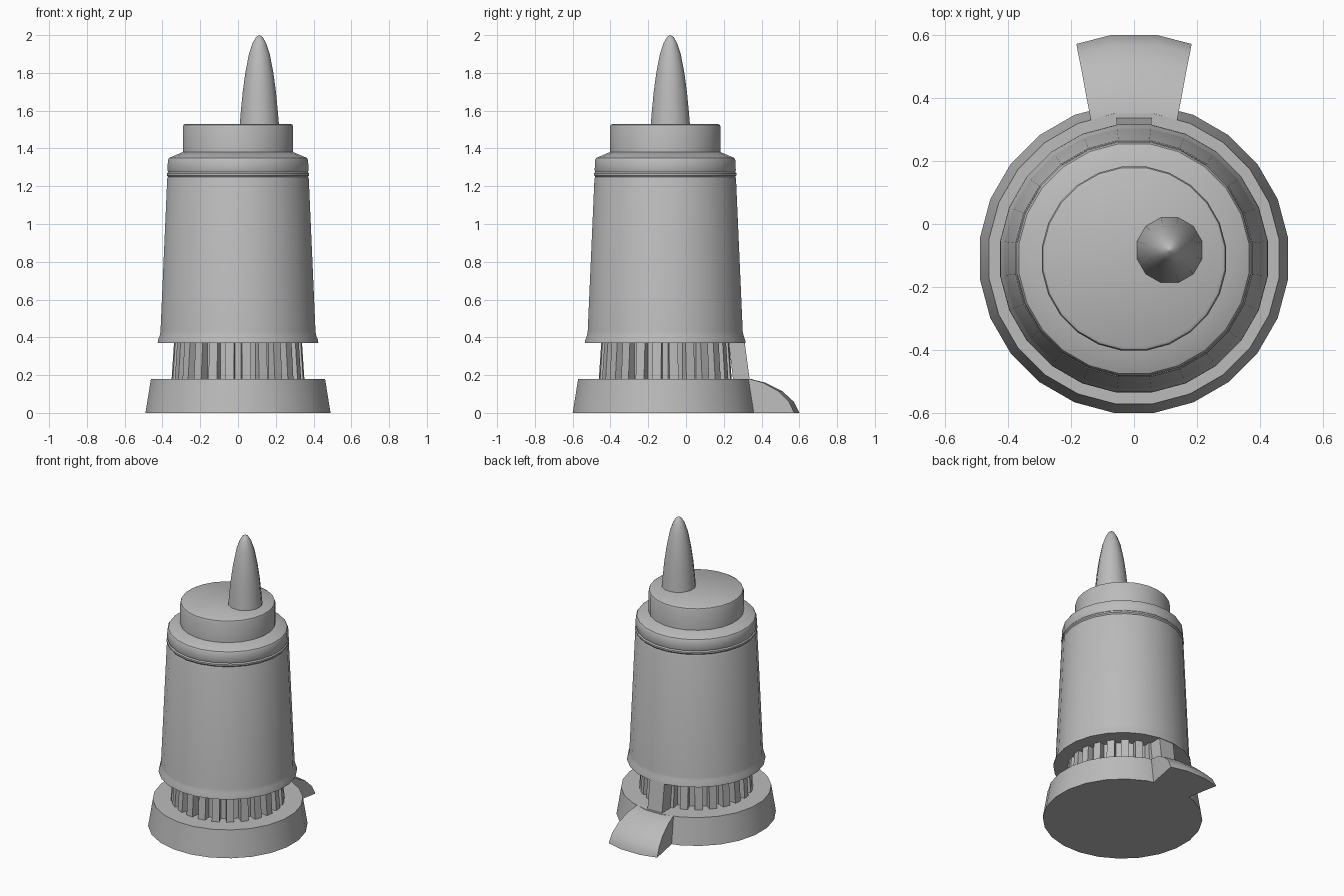
import bpy, bmesh, math
from mathutils import Matrix, Vector

cube = bpy.data.objects.get("Cube")
if cube:
    bpy.data.objects.remove(cube, do_unlink=True)

grey = bpy.data.materials.new("plain grey")
grey.use_nodes = True
tone = (0.5, 0.5, 0.5, 1)
grey.diffuse_color = tone
grey.node_tree.nodes["Principled BSDF"].inputs["Base Color"].default_value = tone

SIDES = 24
AXIS = Vector((0, -0.11, 0))


def finish(name, bm, smooth=True):
    bmesh.ops.recalc_face_normals(bm, faces=bm.faces)
    mesh = bpy.data.meshes.new(name)
    bm.to_mesh(mesh)
    bm.free()
    mesh.materials.append(grey)
    obj = bpy.data.objects.new(name, mesh)
    bpy.context.collection.objects.link(obj)
    if smooth:
        bpy.ops.object.select_all(action="DESELECT")
        obj.select_set(True)
        bpy.context.view_layer.objects.active = obj
        bpy.ops.object.shade_smooth_by_angle(angle=math.radians(30))
    return obj


def lathe(name, profile, centre=AXIS, sides=SIDES):
    """Closed turned solid from (radius, height) pairs."""
    bm = bmesh.new()
    rings = []
    for r, z in profile:
        ring = []
        for i in range(sides):
            a = math.tau * (i + 0.5) / sides
            ring.append(bm.verts.new((centre.x + r * math.cos(a), centre.y + r * math.sin(a), z)))
        rings.append(ring)
    for low, high in zip(rings, rings[1:]):
        for i in range(sides):
            j = (i + 1) % sides
            bm.faces.new((low[i], low[j], high[j], high[i]))
    bm.faces.new(rings[0])
    bm.faces.new(rings[-1])
    return finish(name, bm)


def add_bar(bm, width, low, high, z0, z1, turn):
    """Leaning bar; low and high are its inner and outer radii."""
    verts = []
    for (inner, outer), z in ((low, z0), (high, z1)):
        for x, y in ((-width, inner), (width, inner), (width, outer), (-width, outer)):
            verts.append(bm.verts.new(turn @ Vector((x, y, z)) + AXIS))
    bm.faces.new(verts[:4])
    bm.faces.new(verts[4:])
    for i in range(4):
        j = (i + 1) % 4
        bm.faces.new((verts[i], verts[j], verts[j + 4], verts[i + 4]))


# Turned parts
lathe("base", [(0.494, 0), (0.465, 0.18)])
lathe("neck_core", [(0.30, 0.17), (0.30, 0.38)])
lathe("body", [(0.429, 0.37), (0.427, 0.385), (0.418, 0.41), (0.414, 0.43),
               (0.378, 1.24), (0.374, 1.25), (0.380, 1.258), (0.380, 1.268),
               (0.373, 1.275), (0.377, 1.285), (0.374, 1.34), (0.368, 1.35),
               (0.297, 1.38)])
lathe("cap", [(0.295, 1.37), (0.295, 1.515), (0.291, 1.525), (0.282, 1.53)])

# Off-centre pointed tip
lathe("nozzle", [(0.108, 1.52), (0.101, 1.6), (0.091, 1.7), (0.077, 1.8),
                 (0.057, 1.9), (0.036, 1.96), (0.018, 1.99), (0.002, 2.0)],
      Vector((0.113, -0.083, 0)), 12)

# Ribs around the neck
bm = bmesh.new()
for i in range(SIDES):
    turn = Matrix.Rotation(math.tau * (i + 0.5) / SIDES, 3, "Z")
    add_bar(bm, 0.024, (0.28, 0.352), (0.28, 0.338), 0.17, 0.38, turn)
finish("neck_ribs", bm, False)

# Rear strut between base and body
bm = bmesh.new()
add_bar(bm, 0.055, (0.36, 0.448), (0.335, 0.42), 0.17, 0.38, Matrix.Identity(3))
finish("rear_strut", bm, False)

# Flared rear spout: curved slices running outward and down
bm = bmesh.new()
rows = []
for y, z, half in ((0.28, 0.18, 0.125), (0.34, 0.18, 0.138), (0.42, 0.16, 0.152),
                   (0.51, 0.115, 0.167), (0.57, 0.06, 0.178), (0.6, 0.002, 0.183)):
    row = []
    for s in (-1, -0.4, 0.4, 1):
        bow = 0.028 * (abs(s) - 0.4) / 0.6 * (y - 0.28) / 0.32
        row.append((bm.verts.new((s * half, y - bow, z)), bm.verts.new((s * half, y - bow, 0))))
    rows.append(row)
for a, b in zip(rows, rows[1:]):
    for i in range(3):
        for k in (0, 1):
            bm.faces.new((a[i][k], a[i + 1][k], b[i + 1][k], b[i][k]))
    for i in (0, 3):
        bm.faces.new((a[i][0], b[i][0], b[i][1], a[i][1]))
for row in (rows[0], rows[-1]):
    for i in range(3):
        bm.faces.new((row[i][0], row[i + 1][0], row[i + 1][1], row[i][1]))
finish("rear_spout", bm)
